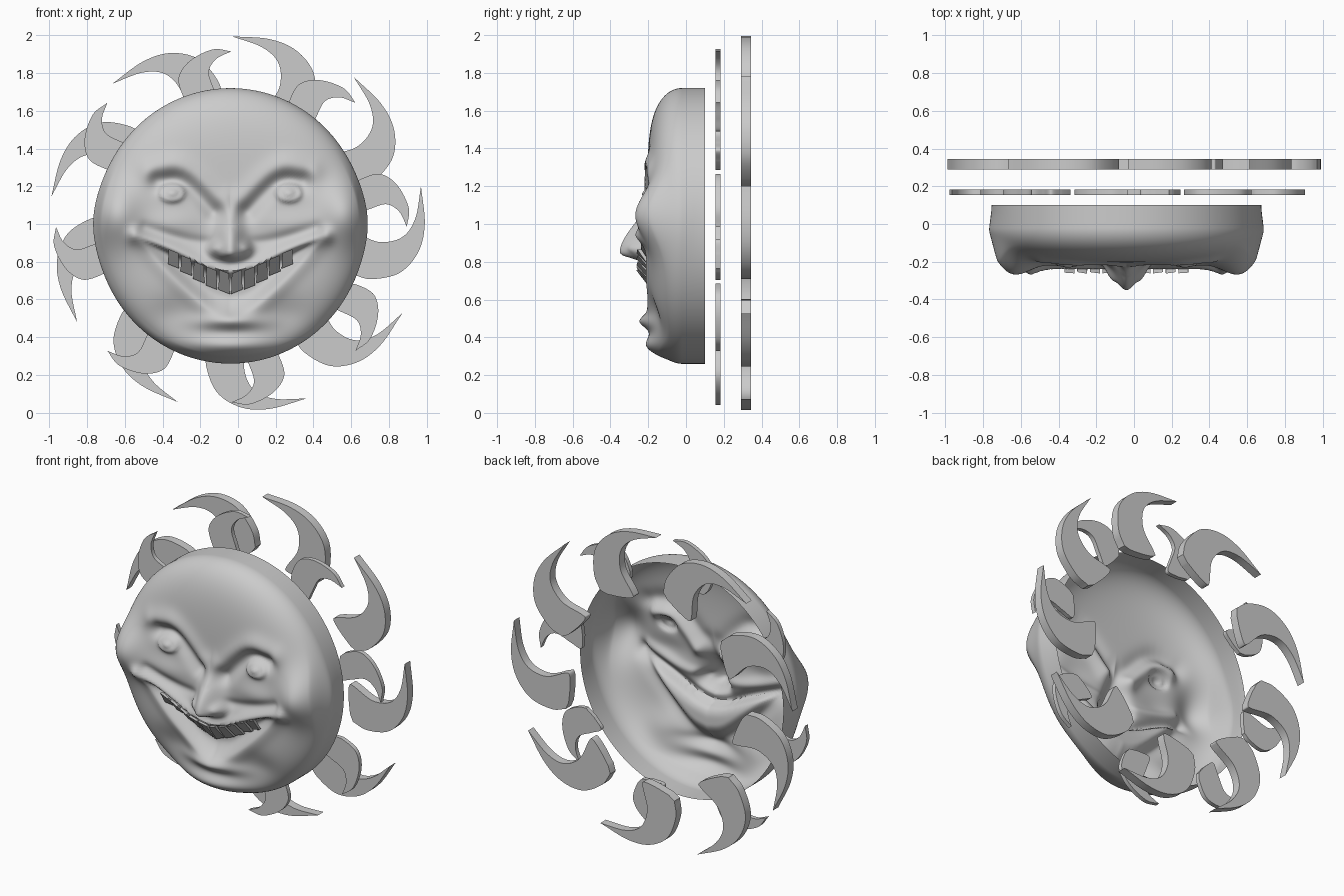
import bpy, bmesh, math
from mathutils import Vector

cube = bpy.data.objects.get("Cube")
if cube:
    bpy.data.objects.remove(cube)

grey = bpy.data.materials.new("plain_grey")
grey.use_nodes = True
grey.diffuse_color = (0.6, 0.6, 0.6, 1)
grey.node_tree.nodes["Principled BSDF"].inputs["Base Color"].default_value = (0.6, 0.6, 0.6, 1)


def finish(bm, name, smooth=None):
    mesh = bpy.data.meshes.new(name)
    bm.to_mesh(mesh)
    bm.free()
    mesh.materials.append(grey)
    obj = bpy.data.objects.new(name, mesh)
    bpy.context.collection.objects.link(obj)
    if smooth:
        bpy.ops.object.select_all(action='DESELECT')
        obj.select_set(True)
        bpy.context.view_layer.objects.active = obj
        bpy.ops.object.shade_smooth_by_angle(angle=math.radians(smooth))
    return obj


def spline(points, steps=8):
    """Smooth path through the points."""
    p = [Vector(q) for q in points]
    p = [2 * p[0] - p[1]] + p + [2 * p[-1] - p[-2]]
    out = []
    for a, b, c, d in zip(p, p[1:], p[2:], p[3:]):
        for i in range(steps):
            t = i / steps
            out.append(0.5 * (2 * b + (c - a) * t + (2 * a - 5 * b + 4 * c - d) * t * t
                              + (3 * b - a - 3 * c + d) * t ** 3))
    return out + [p[-2]]


# Face relief, mirrored about the middle of the face
CX, CZ, RX, RZ, RIM = -0.04, 0.99, 0.715, 0.73, 0.1
BROW = spline([(0.04, 1.12), (0.1, 1.15), (0.2, 1.25), (0.3, 1.31), (0.43, 1.28)], 4)
SOCKET = spline([(0.09, 1.07), (0.17, 1.16), (0.26, 1.23), (0.38, 1.23)], 4)
UPPER_LIP = spline([(0, 0.745), (0.12, 0.775), (0.3, 0.86), (0.5, 0.94)], 4)
LOWER_LIP = spline([(0, 0.5), (0.12, 0.54), (0.3, 0.7), (0.5, 0.92)], 4)
FOLD = spline([(0.12, 0.9), (0.25, 0.92), (0.45, 0.98)], 4)
LID = [Vector((0.31 + 0.06 * math.cos(a), 1.165 + 0.042 * math.sin(a)))
       for a in (math.pi * k / 6 for k in range(13))]


def bump(u, z, cu, cz, su, sz):
    return math.exp(-((u - cu) / su) ** 2 - ((z - cz) / sz) ** 2)


def ridge(u, z, path, width):
    p = Vector((u, z))
    best = 9
    for a, b in zip(path, path[1:]):
        d = b - a
        t = max(0, min(1, (p - a).dot(d) / d.length_squared))
        best = min(best, (p - a - d * t).length)
    return math.exp(-(best / width) ** 2)


def height(path, u):
    """Height of a path above the middle line, at side distance u."""
    for a, b in zip(path, path[1:]):
        if a.x <= u <= b.x:
            return a.y + (b.y - a.y) * (u - a.x) / (b.x - a.x)
    return None


def step(x):
    x = max(0, min(1, x))
    return x * x * (3 - 2 * x)


def relief(x, z):
    u = abs(x - CX)
    t = min(1, math.hypot(u / RX, (z - CZ) / RZ))
    out = 0.02 + 0.185 * math.sqrt(max(0, 1 - t ** 5))
    add = 0.105 * bump(u, z, 0.61, 1.05, 0.13, 0.16)              # cheeks
    add += 0.02 * bump(u, z, 0.32, 1.0, 0.14, 0.07)
    add += 0.025 * ridge(u, z, BROW, 0.06)                        # brows and eyes
    add -= 0.045 * ridge(u, z, SOCKET, 0.05)
    add += 0.035 * bump(u, z, 0.31, 1.165, 0.05, 0.04)
    add += 0.013 * ridge(u, z, LID, 0.013)
    ramp = step((1.14 - z) / 0.29)                                # nose
    under = 1 if z > 0.845 else math.exp(-((0.845 - z) / 0.035) ** 2)
    add += 0.145 * ramp * under * math.exp(-(u / (0.05 + 0.025 * ramp)) ** 2)
    add += 0.045 * bump(u, z, 0.085, 0.87, 0.035, 0.035)
    add -= 0.015 * ridge(u, z, FOLD, 0.03)                        # smile fold
    add += 0.035 * ridge(u, z, UPPER_LIP, 0.04)                   # lips
    add += 0.013 * ridge(u, z, LOWER_LIP, 0.045)
    top, low = height(UPPER_LIP, u), height(LOWER_LIP, u)
    if top and low < z < top:                                     # open mouth
        add -= 0.055 * step((top - z) / 0.03) * step((z - low) / 0.12)
    add += 0.045 * bump(u, z, 0, 0.48, 0.16, 0.04)                # chin
    add += 0.06 * bump(u, z, 0, 0.35, 0.23, 0.06)
    add -= 0.03 * bump(u, z, 0.3, 0.52, 0.12, 0.1)
    return -(out + add * step((1 - t) / 0.06))


bm = bmesh.new()
SEG, RINGS, WALL = 200, 90, 4
rings = []
for i in range(1, RINGS + WALL + 1):
    t = math.sin(math.pi / 2 * (i / RINGS) ** 0.9) if i < RINGS else 1
    ring = []
    for k in range(SEG):
        a = 2 * math.pi * k / SEG
        x, z = CX + RX * t * math.cos(a), CZ + RZ * t * math.sin(a)
        y = relief(x, z)
        if i > RINGS:
            y += (RIM - y) * (i - RINGS) / WALL
        swell = 0.014 * math.exp(-((z - 1.02) / 0.2) ** 2) * t ** 4 * step((RIM - y) / 0.15)
        ring.append(bm.verts.new((x + swell * math.cos(a), y, z)))
    rings.append(ring)
centre = bm.verts.new((CX, relief(CX, CZ), CZ))
for k in range(SEG):
    n = (k + 1) % SEG
    bm.faces.new((centre, rings[0][k], rings[0][n]))
    for r, s in zip(rings, rings[1:]):
        bm.faces.new((r[k], s[k], s[n], r[n]))
finish(bm, "face_shell", 60)

# Upper row of teeth, set against the mouth and leaning back at the bottom
bm = bmesh.new()
for k in range(10):
    u = (k - 4.5) * 0.067
    top = height(UPPER_LIP, abs(u)) - 0.005
    tall = 0.11 - 0.1 * abs(u)
    for v in bmesh.ops.create_cube(bm, size=1)["verts"]:
        upper, front = v.co.z > 0, v.co.y < 0
        side = v.co.x * (0.052 if upper else 0.06)
        x = CX + u + side
        z = top + math.copysign(0.4, u) * side - (0 if upper else tall)
        depth = (0.025 if upper else 0.02) if front else 0.003
        v.co = (x, relief(x, z) - depth, z)
finish(bm, "teeth")


# Two rings of curled flame rays
def flames(name, count, middle, outer, inner, y0, y1):
    outline = spline(outer) + spline(inner)[:-1]
    for k in range(count):
        a = 2 * math.pi * k / count
        c, s = math.cos(a), math.sin(a)
        bm = bmesh.new()
        verts = [bm.verts.new((middle[0] + p.x * c - p.y * s, y0,
                               middle[1] + p.x * s + p.y * c)) for p in outline]
        face = bm.faces.new(verts)
        new = bmesh.ops.extrude_face_region(bm, geom=[face])["geom"]
        bmesh.ops.translate(bm, vec=(0, y1 - y0, 0),
                            verts=[g for g in new if isinstance(g, bmesh.types.BMVert)])
        bmesh.ops.recalc_face_normals(bm, faces=bm.faces)
        finish(bm, f"{name}_{k + 1}", 35)


flames("back_flame", 9, (-0.005, 1.0),
       [(0.975, 0.2), (0.995, 0), (0.96, -0.15), (0.86, -0.26), (0.71, -0.292), (0.61, -0.265)],
       [(0.59, -0.22), (0.58, -0.12), (0.585, -0.04), (0.62, -0.04), (0.75, -0.095),
        (0.875, -0.07), (0.945, 0.03), (0.975, 0.2)], 0.29, 0.345)
flames("front_flame", 8, (-0.035, 0.985),
       [(0.93, 0), (0.94, 0.1), (0.88, 0.22), (0.79, 0.28), (0.69, 0.255), (0.645, 0.22)],
       [(0.635, 0.15), (0.645, 0.07), (0.72, 0.09), (0.82, 0.12), (0.89, 0.08), (0.93, 0)],
       0.155, 0.182)
